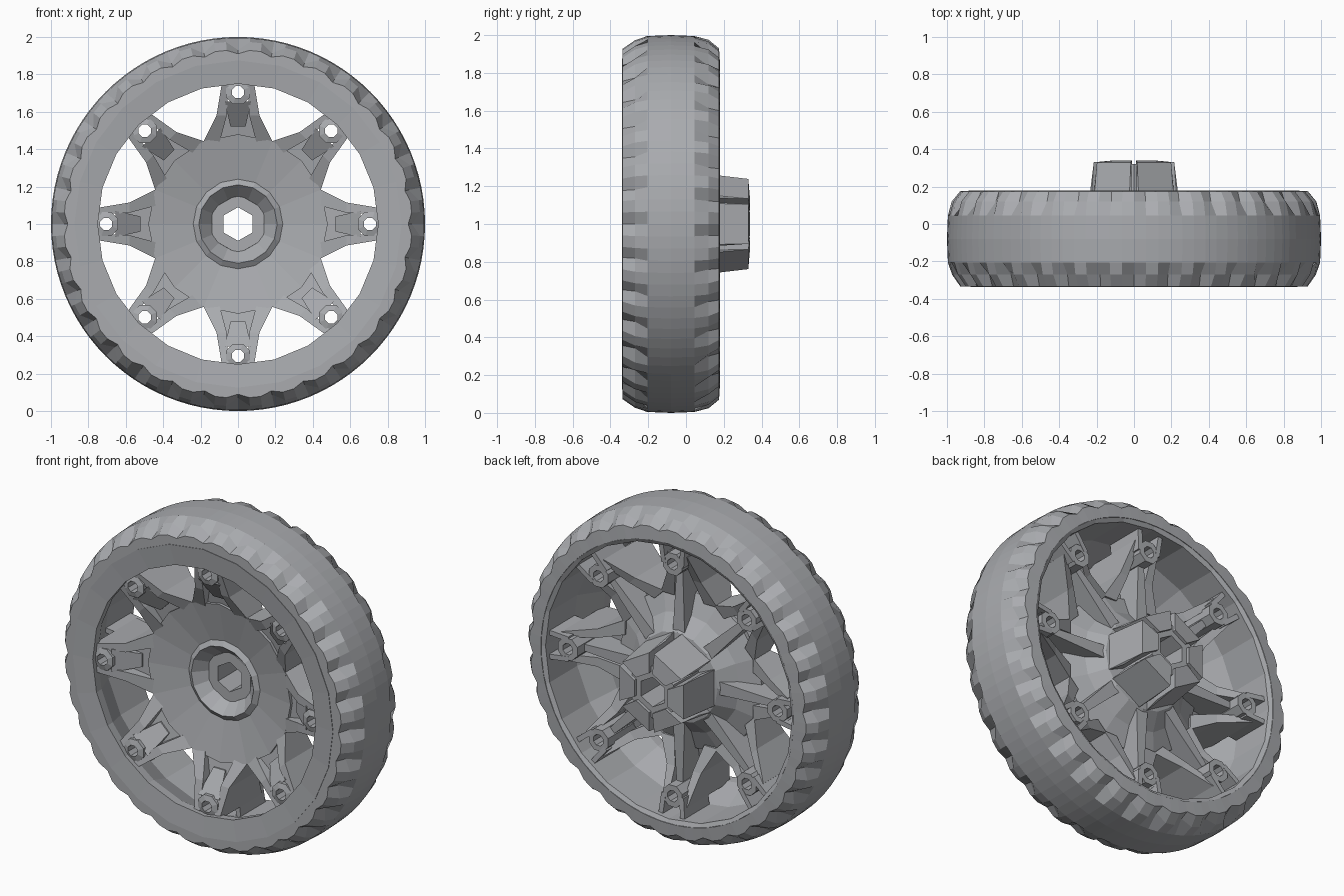
import bpy, bmesh, math
from mathutils import Vector

if "Cube" in bpy.data.objects:
    bpy.data.objects.remove(bpy.data.objects["Cube"])

grey = bpy.data.materials.new("grey")
grey.diffuse_color = (0.40, 0.41, 0.43, 1)
grey.use_nodes = True
grey.node_tree.nodes["Principled BSDF"].inputs["Base Color"].default_value = grey.diffuse_color


def finish(name, bm):
    bmesh.ops.recalc_face_normals(bm, faces=bm.faces)
    me = bpy.data.meshes.new(name)
    bm.to_mesh(me)
    bm.free()
    me.materials.append(grey)
    ob = bpy.data.objects.new(name, me)
    bpy.context.collection.objects.link(ob)
    return ob


def lathe(bm, profile, n, centre=(0, 1), turn=0.0, notch=None):
    """Revolve a closed (radius, y) loop about an axis parallel to y."""
    rings = []
    for i in range(n):
        a = turn + math.tau * i / n
        ring = []
        for j, (r, y) in enumerate(profile):
            if notch:
                r, y = notch(i, j, r, y)
            ring.append(bm.verts.new((centre[0] + r * math.cos(a), y,
                                      centre[1] + r * math.sin(a))))
        rings.append(ring)
    m = len(profile)
    for i in range(n):
        p, q = rings[i], rings[(i + 1) % n]
        for j in range(m):
            k = (j + 1) % m
            bm.faces.new((p[j], p[k], q[k], q[j]))


def hull(bm, points):
    """Convex solid around a few points."""
    vs = [bm.verts.new(p) for p in points]
    bmesh.ops.convex_hull(bm, input=vs)


def polar(a, r, s, y):
    """Point at radius r, sideways offset s, around the wheel axis."""
    return Vector((r * math.cos(a) - s * math.sin(a), y,
                   1 + r * math.sin(a) + s * math.cos(a)))


def section(a, r, s0, s1, y0, y1):
    return [polar(a, r, s, y) for s in (s0, s1) for y in (y0, y1)]


# Tyre with sawtooth lugs on both shoulders
def lugs(i, j, r, y):
    if j in (1, 2) and i % 3 == 0:
        r -= 0.045 if j == 2 else 0.02
    if j in (6, 7) and (i + 1) % 3 == 0:
        r -= 0.045 if j == 6 else 0.02
    return r, y


bm = bmesh.new()
lathe(bm, [(0.86, -0.335), (0.93, -0.335), (0.975, -0.27), (0.995, -0.205),
           (1.0, -0.08), (0.995, 0.045), (0.975, 0.12), (0.93, 0.175),
           (0.85, 0.18), (0.84, -0.1)], 96, notch=lugs)
finish("tyre", bm)

# Rim: wide front flange, tapering barrel and thin back lip
bm = bmesh.new()
lathe(bm, [(0.875, -0.338), (0.75, -0.325), (0.755, -0.27), (0.83, -0.1),
           (0.83, 0.165), (0.855, 0.178), (0.87, 0.15), (0.87, -0.1)], 24)
finish("rim", bm)

# Dished centre disc with a recess around the axle
bm = bmesh.new()
lathe(bm, [(0.48, -0.18), (0.24, -0.13), (0.21, -0.15), (0.13, -0.06),
           (0.12, 0.1), (0.27, 0.08), (0.36, 0.0), (0.48, -0.05)], 16)
finish("centre_disc", bm)

# Axle sleeve with a hexagonal bore
bm = bmesh.new()
lathe(bm, [(0.09, -0.08), (0.16, -0.08), (0.18, 0.18), (0.16, 0.32),
           (0.09, 0.32)], 6, turn=math.pi / 6)
finish("axle_sleeve", bm)

# Hub lugs behind the disc, separated by slots
bm = bmesh.new()
for i in range(6):
    a = math.tau * i / 6
    hull(bm, [polar(a, r, s * w, y) for s in (-1, 1) for r, w, y in
              ((0.11, 0.05, 0.05), (0.11, 0.05, 0.34), (0.225, 0.115, 0.18),
               (0.215, 0.105, 0.33), (0.25, 0.11, 0.05))])
finish("hub_lugs", bm)

# Eight spokes, each two side arms, a sunken web and a front brace
bm = bmesh.new()
for i in range(8):
    a = math.tau * i / 8
    for d in (-1, 1):
        hull(bm, section(a, 0.43, d * 0.10, d * 0.19, -0.17, -0.03)
             + section(a, 0.58, d * 0.06, d * 0.115, -0.25, 0.02))
        hull(bm, section(a, 0.58, d * 0.06, d * 0.115, -0.25, 0.02)
             + section(a, 0.76, d * 0.05, d * 0.085, -0.30, 0.11))
    hull(bm, section(a, 0.42, -0.12, 0.12, -0.15, -0.06)
         + section(a, 0.65, -0.07, 0.07, -0.20, -0.12))
    hull(bm, section(a, 0.52, -0.04, 0.04, -0.18, -0.14)
         + section(a, 0.655, -0.07, 0.07, -0.28, -0.16))
    # Rear rib from the disc to the rim
    hull(bm, section(a, 0.26, -0.04, 0.04, -0.06, 0.07)
         + section(a, 0.66, -0.02, 0.02, -0.14, 0.06))
finish("spokes", bm)

# Hollow bolt tubes where the spokes meet the rim
bm = bmesh.new()
for i in range(8):
    p = polar(math.tau * i / 8, 0.705, 0, 0)
    lathe(bm, [(0.035, -0.30), (0.07, -0.29), (0.07, 0.13), (0.035, 0.13)],
          8, centre=(p.x, p.z), turn=math.pi / 8)
    # Bracket behind each tube
    a = math.tau * i / 8
    for d in (-1, 1):
        hull(bm, section(a, 0.70, d * 0.045, d * 0.075, -0.1, 0.13)
             + section(a, 0.84, d * 0.06, d * 0.09, -0.1, 0.14))
finish("bolt_tubes", bm)
